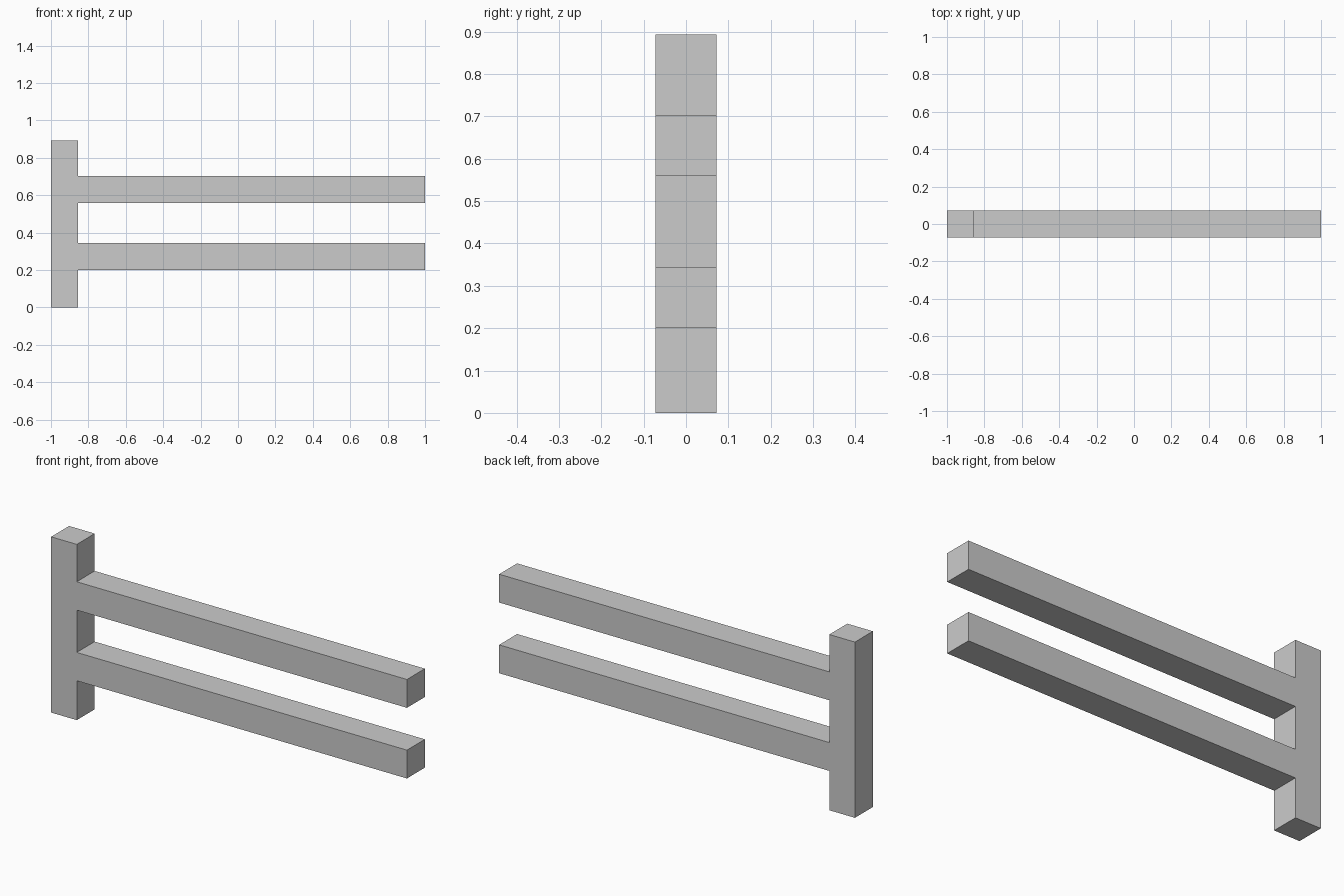
import bpy

if "Cube" in bpy.data.objects:
    bpy.data.objects.remove(bpy.data.objects["Cube"])

W = 0.144          # square timber thickness
POST_X = -1 + W    # face where the rails meet the post


def beam(name, x0, x1, z0, z1):
    """Square-edged timber centred on y = 0."""
    bpy.ops.mesh.primitive_cube_add(size=1, location=((x0 + x1) / 2, 0, (z0 + z1) / 2))
    obj = bpy.context.object
    obj.name = name
    obj.scale = (x1 - x0, W, z1 - z0)
    bpy.ops.object.transform_apply(location=False, rotation=False, scale=True)
    return obj


# Upright post at the left end
beam("fence_post", -1, POST_X, 0, 0.893)

# Two horizontal rails
for name, z in (("lower_rail", 0.2), ("upper_rail", 0.559)):
    beam(name, POST_X, 1, z, z + W)
